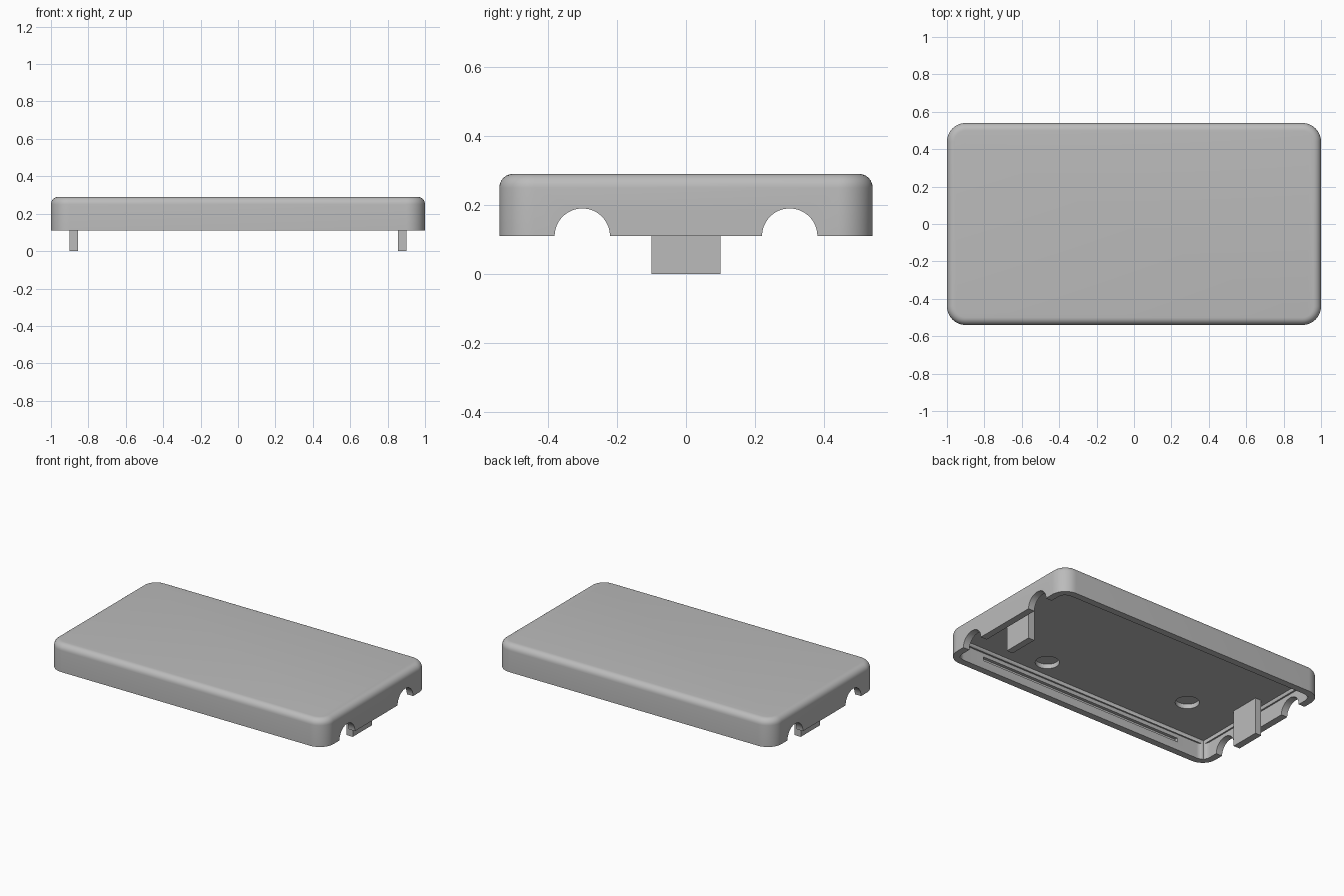
import bpy, bmesh
from mathutils import Matrix, Vector

cube = bpy.data.objects.get("Cube")
if cube:
    bpy.data.objects.remove(cube, do_unlink=True)

grey = bpy.data.materials.new("light grey plastic")
grey.use_nodes = True
COLOUR = (0.5, 0.5, 0.5, 1)
grey.diffuse_color = COLOUR
grey.node_tree.nodes["Principled BSDF"].inputs["Base Color"].default_value = COLOUR


def finish(bm, name):
    mesh = bpy.data.meshes.new(name)
    bm.to_mesh(mesh)
    bm.free()
    obj = bpy.data.objects.new(name, mesh)
    mesh.materials.append(grey)
    bpy.context.collection.objects.link(obj)
    return obj


def block(name, low, high, corner=0, fillet=0):
    """Box between two corners, with optional round plan corners and top edge."""
    low, high = Vector(low), Vector(high)
    bm = bmesh.new()
    bmesh.ops.create_cube(bm, size=1, matrix=Matrix.Translation((low + high) / 2)
                          @ Matrix.Diagonal((*(high - low), 1)))
    if corner:
        upright = [e for e in bm.edges
                   if abs(e.verts[0].co.z - e.verts[1].co.z) > 0.01]
        bmesh.ops.bevel(bm, geom=upright, offset=corner, segments=12,
                        profile=0.5, affect='EDGES')
    if fillet:
        rim = [e for e in bm.edges
               if all(v.co.z > high.z - 0.001 for v in e.verts)]
        bmesh.ops.bevel(bm, geom=rim, offset=fillet, segments=6,
                        profile=0.5, affect='EDGES')
    return finish(bm, name)


def cylinder(name, centre, radius, length, axis='Z'):
    bm = bmesh.new()
    turn = Matrix.Rotation(1.5707963, 4, 'Y') if axis == 'X' else Matrix()
    bmesh.ops.create_cone(bm, cap_ends=True, segments=48, radius1=radius,
                          radius2=radius, depth=length,
                          matrix=Matrix.Translation(centre) @ turn)
    return finish(bm, name)


def cut(target, cutter):
    mod = target.modifiers.new("cut", 'BOOLEAN')
    mod.operation = 'DIFFERENCE'
    mod.solver = 'EXACT'
    mod.object = cutter
    bpy.context.view_layer.objects.active = target
    bpy.ops.object.modifier_apply(modifier=mod.name)
    bpy.data.objects.remove(cutter, do_unlink=True)


# Lid shell with rounded corners and a soft top edge
BASE, CEILING, TOP = 0.11, 0.24, 0.29
shell = block("lid_shell", (-1, -0.54, BASE), (1, 0.54, TOP), corner=0.1, fillet=0.04)

# Hollow underside: a rounded lower opening and a square upper recess
cut(shell, block("lower_hollow", (-0.955, -0.495, 0), (0.955, 0.495, 0.215), corner=0.055))
cut(shell, block("upper_hollow", (-0.945, -0.485, 0.05), (0.945, 0.485, CEILING)))

# Half-round cable openings through both end walls
for y in (-0.3, 0.3):
    cut(shell, cylinder("cable_opening", (0, y, BASE), 0.08, 2.4, 'X'))

# Long snap grooves inside the side walls
for side in (-1, 1):
    y = side * 0.495
    cut(shell, block("snap_groove", (-0.75, y - 0.02, 0.165), (0.75, y + 0.02, 0.19)))

# Round pockets in the ceiling
for x, y in ((0.36, -0.37), (-0.58, -0.2)):
    cut(shell, cylinder("ceiling_pocket", (x, y, CEILING), 0.072, 0.06))

# Locating tabs hanging from the ceiling at each end
tabs = []
for label, side in (("left", 1), ("right", -1)):
    xs = sorted((side * 0.855, side * 0.9))
    tabs.append(block(label + "_tab", (xs[0], -0.1, 0), (xs[1], 0.1, CEILING + 0.01)))

# Smooth the curves, keep the corners crisp
bpy.ops.object.select_all(action='DESELECT')
shell.select_set(True)
bpy.context.view_layer.objects.active = shell
bpy.ops.object.shade_smooth_by_angle(angle=0.6)
